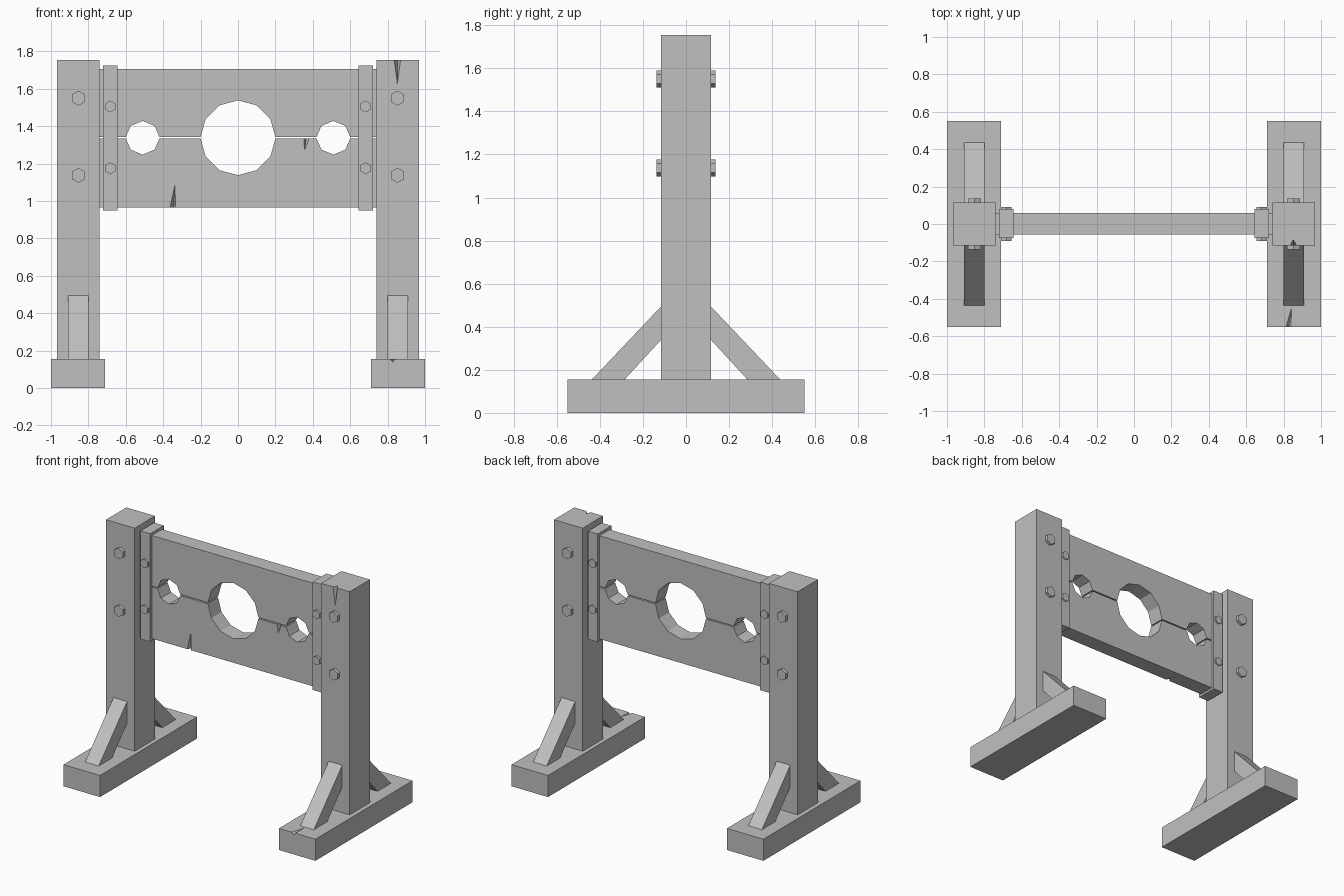
import bpy
import bmesh
from math import sin, cos, pi
from mathutils import Vector

default_cube = bpy.data.objects.get("Cube")
if default_cube:
    bpy.data.objects.remove(default_cube, do_unlink=True)

# Single plain grey material
GREY = (0.53, 0.53, 0.53, 1)
grey = bpy.data.materials.new("plain grey")
grey.use_nodes = True
grey.diffuse_color = GREY
shader = grey.node_tree.nodes["Principled BSDF"]
shader.inputs["Base Color"].default_value = GREY
shader.inputs["Roughness"].default_value = 0.8


def finish(name, bm):
    bmesh.ops.recalc_face_normals(bm, faces=bm.faces)
    mesh = bpy.data.meshes.new(name)
    bm.to_mesh(mesh)
    bm.free()
    mesh.materials.append(grey)
    obj = bpy.data.objects.new(name, mesh)
    bpy.context.collection.objects.link(obj)
    return obj


def prism(name, points, depth):
    """Extrude a closed outline of 3D points along the depth vector."""
    bm = bmesh.new()
    face = bm.faces.new([bm.verts.new(p) for p in points])
    result = bmesh.ops.extrude_face_region(bm, geom=[face])
    moved = [g for g in result["geom"] if isinstance(g, bmesh.types.BMVert)]
    bmesh.ops.translate(bm, verts=moved, vec=depth)
    return finish(name, bm)


def box(name, x, y, z):
    outline = [(x[0], y[0], z[0]), (x[1], y[0], z[0]),
               (x[1], y[1], z[0]), (x[0], y[1], z[0])]
    return prism(name, outline, (0, 0, z[1] - z[0]))


def bolt(name, x, z, radius, reach):
    """Hexagonal bolt passing right through in y, with a corner on top."""
    ring = [(x + radius * sin(i * pi / 3), -reach, z + radius * cos(i * pi / 3))
            for i in range(6)]
    return prism(name, ring, (0, 2 * reach, 0))


def crack(target, mouth, tip, inner):
    """Cut a wedge-shaped split: two mouth corners, a tip and a deep point."""
    bm = bmesh.new()
    verts = [bm.verts.new(p) for p in (*mouth, tip, inner)]
    for skip in range(4):
        bm.faces.new([v for i, v in enumerate(verts) if i != skip])
    cutter = finish("crack_cutter", bm)
    cutter.hide_render = True
    mod = target.modifiers.new("crack", "BOOLEAN")
    mod.operation = "DIFFERENCE"
    mod.solver = "EXACT"
    mod.object = cutter
    bpy.context.view_layer.objects.active = target
    bpy.ops.object.modifier_apply(modifier=mod.name)
    bpy.data.objects.remove(cutter, do_unlink=True)


# Frame at each end: foot, post, braces, strap and bolts
parts = {}
for side, s in (("right", -1), ("left", 1)):
    def span(a, b):
        return sorted((s * a, s * b))

    parts["foot", side] = box(side + "_foot", span(0.71, 1.0), (-0.55, 0.55), (0, 0.155))
    parts["post", side] = box(side + "_post", span(0.74, 0.967), (-0.115, 0.115), (0.155, 1.755))
    for end, e in (("front", -1), ("back", 1)):
        outline = [(s * 0.8, e * y, z) for y, z in
                   ((0.115, 0.495), (0.437, 0.155), (0.285, 0.155), (0.115, 0.34))]
        prism(f"{side}_{end}_brace", outline, (s * 0.108, 0, 0))
    box(side + "_strap", span(0.645, 0.722), (-0.075, 0.08), (0.95, 1.725))
    for level, post_z, strap_z in (("upper", 1.55, 1.505), ("lower", 1.137, 1.175)):
        bolt(f"{side}_{level}_post_bolt", s * 0.853, post_z, 0.04, 0.137)
        bolt(f"{side}_{level}_strap_bolt", s * 0.683, strap_z, 0.032, 0.09)

# Two planks, with half of each neck and wrist hole in either
HOLES = ((-0.51, 0.09, 8), (0, 0.2, 12), (0.51, 0.09, 8))
FRONT, BACK, MIDDLE, GAP = -0.055, 0.06, 1.338, 0.004


def plank(name, direction, outer_z):
    seam = MIDDLE + direction * GAP
    outline = [(-0.74, outer_z), (-0.74, seam)]
    for cx, radius, sides in HOLES:
        for i in range(sides // 2 + 1):
            a = pi - i * 2 * pi / sides
            on_seam = i in (0, sides // 2)
            z = seam if on_seam else MIDDLE + direction * radius * sin(a)
            outline.append((cx + radius * cos(a), z))
    outline += [(0.74, seam), (0.74, outer_z)]
    return prism(name, [(x, FRONT, z) for x, z in outline], (0, BACK - FRONT, 0))


plank("upper_plank", 1, 1.705)
lower_plank = plank("lower_plank", -1, 0.965)

# Splits in the timber; mouths start just outside the surface
crack(lower_plank, ((-0.368, FRONT - 0.003, 0.955), (-0.333, FRONT - 0.003, 0.955)),
      (-0.336, FRONT - 0.003, 1.1), (-0.345, FRONT + 0.035, 0.955))
crack(lower_plank, ((0.35, FRONT - 0.003, 1.34), (0.385, FRONT - 0.003, 1.34)),
      (0.355, FRONT - 0.003, 1.265), (0.365, FRONT + 0.03, 1.34))
crack(parts["post", "left"], ((0.832, -0.118, 1.762), (0.872, -0.118, 1.762)),
      (0.852, -0.118, 1.612), (0.852, -0.082, 1.762))
crack(parts["foot", "left"], ((0.808, -0.556, 0.158), (0.842, -0.556, 0.158)),
      (0.845, -0.43, 0.158), (0.826, -0.556, 0.138))
